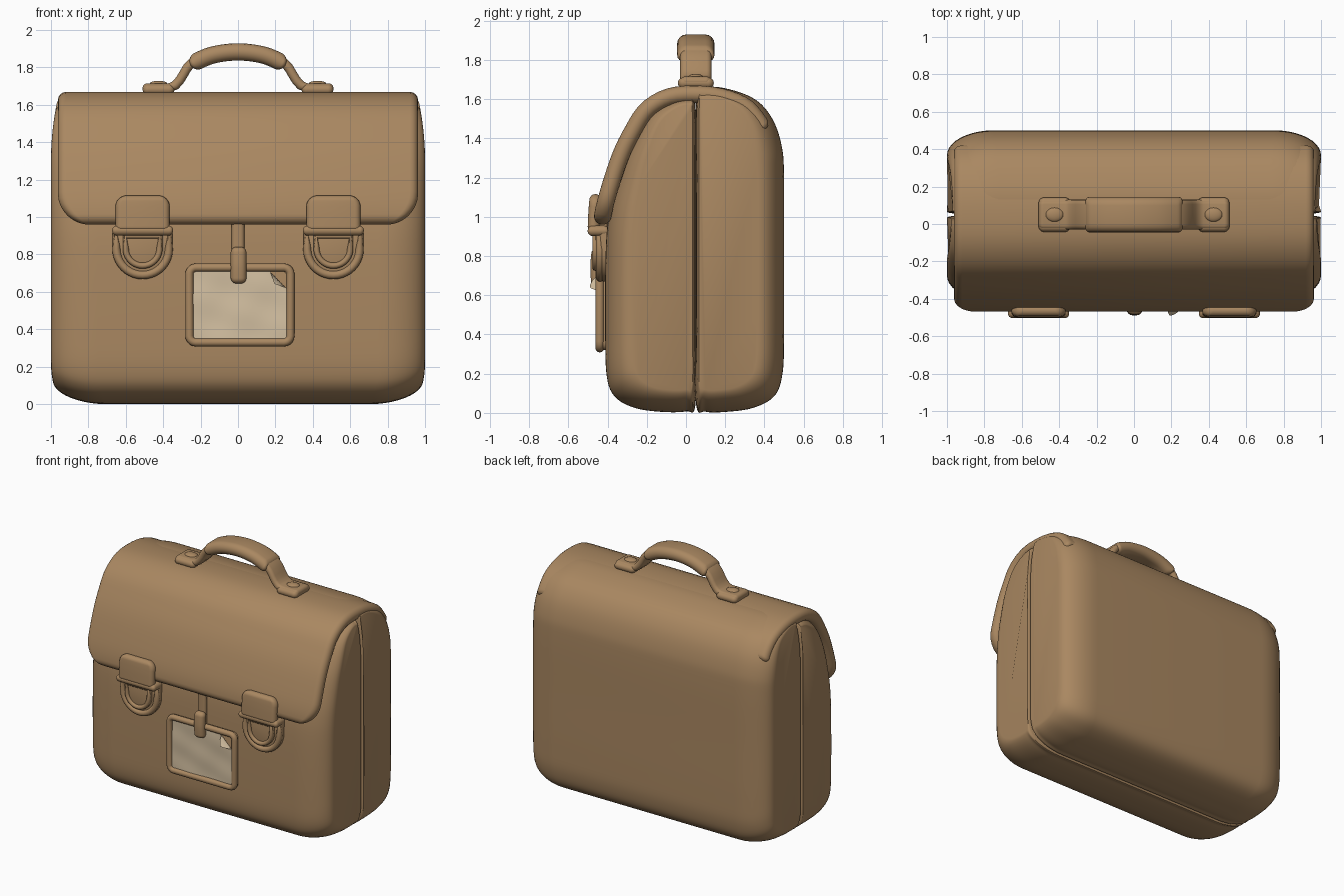
import bpy, bmesh, math
from mathutils import Vector

if "Cube" in bpy.data.objects:
    bpy.data.objects.remove(bpy.data.objects["Cube"])


def material(name, rgb):
    m = bpy.data.materials.new(name)
    m.diffuse_color = (*rgb, 1)
    m.use_nodes = True
    m.node_tree.nodes["Principled BSDF"].inputs["Base Color"].default_value = m.diffuse_color
    return m


LEATHER = material("brown_leather", (0.40, 0.245, 0.12))
PAPER = material("cream_paper", (0.66, 0.53, 0.36))


def finish(name, bm, mat=LEATHER, angle=40):
    bmesh.ops.recalc_face_normals(bm, faces=bm.faces)
    me = bpy.data.meshes.new(name)
    bm.to_mesh(me)
    bm.free()
    me.materials.append(mat)
    ob = bpy.data.objects.new(name, me)
    bpy.context.collection.objects.link(ob)
    bpy.ops.object.select_all(action='DESELECT')
    ob.select_set(True)
    bpy.context.view_layer.objects.active = ob
    bpy.ops.object.shade_smooth_by_angle(angle=math.radians(angle))
    return ob


def spline(pts, closed=False, steps=6):
    pts = [Vector(p) for p in pts]
    n, out = len(pts), []
    get = (lambda i: pts[i % n]) if closed else (lambda i: pts[max(0, min(n - 1, i))])
    for i in range(n if closed else n - 1):
        a, b, c, d = (get(i + k) for k in (-1, 0, 1, 2))
        for s in range(steps):
            t = s / steps
            out.append(0.5 * (2 * b + (c - a) * t + (2 * a - 5 * b + 4 * c - d) * t * t
                              + (3 * b - a - 3 * c + d) * t ** 3))
    return out if closed else out + [pts[-1]]


def loft(bm, rings, caps=True):
    vs = [[bm.verts.new(p) for p in r] for r in rings]
    n = len(vs[0])
    for a, b in zip(vs, vs[1:]):
        for i in range(n):
            bm.faces.new((a[i], a[(i + 1) % n], b[(i + 1) % n], b[i]))
    if caps:
        bm.faces.new(vs[0])
        bm.faces.new(vs[-1])


def body_half(name, outline, cy):
    """Side outline (y, z) lofted across x with softly rounded ends."""
    prof = spline([(y, z, 0) for y, z in outline], True)
    ends = [(0.75 + 0.25 * math.sin(a), 0.14 * (1 - math.cos(a)))
            for a in (k * math.pi / 20 for k in range(11))]
    stations = [(-x, i) for x, i in reversed(ends)] + [(0, 0)] + ends
    rings = []
    for x, ins in stations:
        ring = []
        for p in prof:
            dz = p.y - 0.8
            z = 0.8 + dz * (1 - (0.35 if dz > 0 else 0.8) * ins / 0.8)
            top = min(1, max(0, (z - 1.3) / 0.35))
            low = max(0, (0.22 - z) / 0.22)
            ring.append((x * (1 - 0.04 * top * top - 0.05 * low * low),
                         cy + (p.x - cy) * (1 - ins / 0.42), z))
        rings.append(ring)
    bm = bmesh.new()
    loft(bm, rings)
    finish(name, bm)


def sweep(name, path, wdir, hw, ht, r0=0.03, r1=0.03):
    """Padded strip along a path; r0 and r1 round the corners at its two ends."""
    pts = spline(path, steps=10)
    acc = [0]
    for a, b in zip(pts, pts[1:]):
        acc.append(acc[-1] + (b - a).length)
    total = acc[-1]

    def at(s):
        s = min(max(s, 0), total)
        i = next((k for k in range(1, len(acc)) if acc[k] >= s), len(acc) - 1)
        return pts[i - 1].lerp(pts[i], (s - acc[i - 1]) / (acc[i] - acc[i - 1]))

    st = {0, total}
    for k in range(1, 9):
        f = 1 - math.cos(k * math.pi / 16)
        st |= {r0 * f, total - r1 * f, ht * f, total - ht * f}
    st |= {r0 + (total - r0 - r1) * k / 30 for k in range(1, 30)}
    wdir, rings, last = Vector(wdir), [], -1
    for s in sorted(st):
        if s - last < 1e-4:
            continue
        last = s
        t = (at(s + 0.01) - at(s - 0.01)).normalized()
        n = t.cross(wdir)
        w, e = hw, ht
        for d, r in ((s, r0), (total - s, r1)):
            if d < r:
                w -= r - math.sqrt(max(0, r * r - (r - d) ** 2))
            if d < ht:
                e = ht * max(0.1, math.sqrt(max(0, 1 - (1 - d / ht) ** 2)))
        ring = []
        for side in (1, -1):
            for k in range(9):
                a = -math.pi / 2 + k * math.pi / 8
                ring.append(at(s) + wdir * side * (w - e + e * math.cos(a)) + n * side * e * math.sin(a))
        rings.append(ring)
    bm = bmesh.new()
    loft(bm, rings)
    return finish(name, bm, angle=50)


def plate(name, outline, y0, y1, bevel):
    """Flat (x, z) outline from back y0 to a bevelled front y1."""
    bm = bmesh.new()
    f = bm.faces.new([bm.verts.new((x, y0, z)) for x, z in outline])
    g = bmesh.ops.extrude_face_region(bm, geom=[f])["geom"]
    bmesh.ops.translate(bm, verts=[v for v in g if isinstance(v, bmesh.types.BMVert)], vec=(0, y1 - y0, 0))
    front = next(e for e in g if isinstance(e, bmesh.types.BMFace))
    bmesh.ops.bevel(bm, geom=list(front.edges), offset=bevel, segments=3, profile=0.5, affect='EDGES')
    finish(name, bm)


def rim(name, outline, y, r):
    """Closed round bead along an (x, z) outline."""
    n, rings = len(outline), []
    for i in range(n):
        p, q, o = (Vector((*outline[(i + k) % n], 0)) for k in (-1, 1, 0))
        t = (q - p).normalized()
        rings.append([(o.x - t.y * r * math.cos(a), y + r * math.sin(a), o.y + t.x * r * math.cos(a))
                      for a in (k * math.pi / 5 for k in range(10))])
    bm = bmesh.new()
    loft(bm, rings + [rings[0]], caps=False)
    bmesh.ops.remove_doubles(bm, verts=bm.verts, dist=1e-5)
    finish(name, bm, angle=60)


def u_shape(cx, r, top):
    arc = [(cx + r * math.cos(a), 0.83 + r * math.sin(a)) for a in (-k * math.pi / 20 for k in range(21))]
    return [(cx + r, top)] + arc + [(cx - r, top)]


def round_rect(x0, x1, z0, z1, r):
    out = []
    for cx, cz, q in ((x1 - r, z1 - r, 0), (x0 + r, z1 - r, 1), (x0 + r, z0 + r, 2), (x1 - r, z0 + r, 3)):
        out += [(cx + r * math.cos(a), cz + r * math.sin(a)) for a in ((q + k / 5) * math.pi / 2 for k in range(6))]
    return out


# Body: two padded halves that meet in a groove
body_half("back_half", [(0.052, 0.04), (0.10, 0.006), (0.2, 0.005), (0.34, 0.025), (0.45, 0.085), (0.492, 0.2),
                        (0.5, 0.4), (0.5, 0.8), (0.5, 1.2), (0.488, 1.36), (0.44, 1.5), (0.35, 1.6),
                        (0.2, 1.655), (0.08, 1.66), (0.052, 1.62), (0.05, 1.2), (0.05, 0.4)], 0.1)
body_half("front_half", [(0.048, 0.04), (0.0, 0.008), (-0.12, 0.005), (-0.26, 0.025), (-0.36, 0.08), (-0.403, 0.18),
                         (-0.412, 0.4), (-0.41, 0.8), (-0.395, 1.0), (-0.36, 1.16), (-0.30, 1.34),
                         (-0.2, 1.52), (-0.08, 1.60), (0.02, 1.62), (0.048, 1.58), (0.05, 1.2), (0.05, 0.4)], 0.0)

# Flap wrapping over the top and down the front
sweep("flap", [(0, y, z) for y, z in ((0.40, 1.44), (0.31, 1.555), (0.18, 1.61), (0.04, 1.625), (-0.09, 1.61),
                                      (-0.2, 1.545), (-0.27, 1.44), (-0.33, 1.32), (-0.385, 1.16),
                                      (-0.42, 1.03), (-0.43, 0.96))], (1, 0, 0), 0.963, 0.044, 0.03, 0.17)

# Carrying handle: strap, padded grip, rivets
half = [(0.51, 1.69), (0.42, 1.69), (0.35, 1.695), (0.305, 1.74), (0.27, 1.80), (0.21, 1.85), (0.1, 1.88)]
sweep("handle_strap", [(-x, 0.05, z) for x, z in half] + [(0, 0.05, 1.885)]
      + [(x, 0.05, z) for x, z in reversed(half)], (0, 1, 0), 0.08, 0.025)
sweep("handle_grip", [(-0.255, 0.05, 1.815), (-0.14, 0.05, 1.865), (0, 0.05, 1.883),
                      (0.14, 0.05, 1.865), (0.255, 0.05, 1.815)], (0, 1, 0), 0.095, 0.046, 0.02, 0.02)
for side, label in ((-1, "left"), (1, "right")):
    sweep(label + "_handle_pad", [(side * 0.51, 0.05, 1.682), (side * 0.34, 0.05, 1.682)], (0, 1, 0), 0.092, 0.028)
    bm = bmesh.new()
    bmesh.ops.create_uvsphere(bm, u_segments=20, v_segments=10, radius=0.048)
    bmesh.ops.scale(bm, verts=bm.verts, vec=(1, 0.8, 0.35))
    bmesh.ops.translate(bm, verts=bm.verts, vec=(side * 0.425, 0.05, 1.712))
    finish(label + "_handle_rivet", bm)

    # Clasp: tab on the flap, cross bar and nested U plates
    cx = side * 0.51
    sweep(label + "_clasp_tab", [(cx, -0.46, 1.115), (cx, -0.468, 1.02), (cx, -0.472, 0.92)],
          (1, 0, 0), 0.145, 0.03, 0.06, 0.02)
    sweep(label + "_clasp_bar", [(cx - 0.163, -0.447, 0.928), (cx + 0.163, -0.447, 0.928)], (0, 1, 0), 0.055, 0.027, 0.02, 0.02)
    plate(label + "_clasp_plate", u_shape(cx, 0.16, 0.92), -0.38, -0.442, 0.02)
    rim(label + "_clasp_outer_ring", u_shape(cx, 0.14, 0.92), -0.438, 0.022)
    plate(label + "_clasp_tongue", u_shape(cx, 0.105, 0.91), -0.40, -0.462, 0.012)
    rim(label + "_clasp_inner_ring", u_shape(cx, 0.09, 0.90), -0.462, 0.016)

# Name tag: hanging strap, loop, backing and raised frame
sweep("tag_strap", [(0, -0.42, 0.99), (0, -0.422, 0.7)], (1, 0, 0), 0.034, 0.02)
sweep("tag_loop", [(0.003, -0.45, 0.84), (0.003, -0.458, 0.74), (0.003, -0.452, 0.645)], (1, 0, 0), 0.042, 0.03)
plate("tag_backing", round_rect(-0.27, 0.29, 0.32, 0.74, 0.04), -0.39, -0.435, 0.01)
rim("tag_frame", round_rect(-0.26, 0.28, 0.33, 0.73, 0.035), -0.44, 0.022)

# Paper insert with soft wrinkles and a curled corner
bm = bmesh.new()
NX, NZ = 40, 30
grid = []
for j in range(NZ + 1):
    row = []
    for i in range(NX + 1):
        x, z = -0.242 + 0.504 * i / NX, 0.348 + 0.362 * j / NZ
        y = -0.442 - 0.003 * math.sin(17 * x + 9 * z) * math.sin(23 * z - 6 * x)
        d = max(0, (x - 0.262) + (z - 0.71) + 0.09)
        if d:
            y -= 0.05 * math.sin(min(1, d / 0.09) * math.pi / 2)
            x -= 0.75 * d
            z -= 0.75 * d
        row.append(bm.verts.new((x, y, z)))
    grid.append(row)
for j in range(NZ):
    for i in range(NX):
        bm.faces.new((grid[j][i], grid[j][i + 1], grid[j + 1][i + 1], grid[j + 1][i]))
paper = finish("tag_paper", bm, PAPER, 60)
if paper.data.polygons[0].normal.y > 0:
    paper.data.flip_normals()
